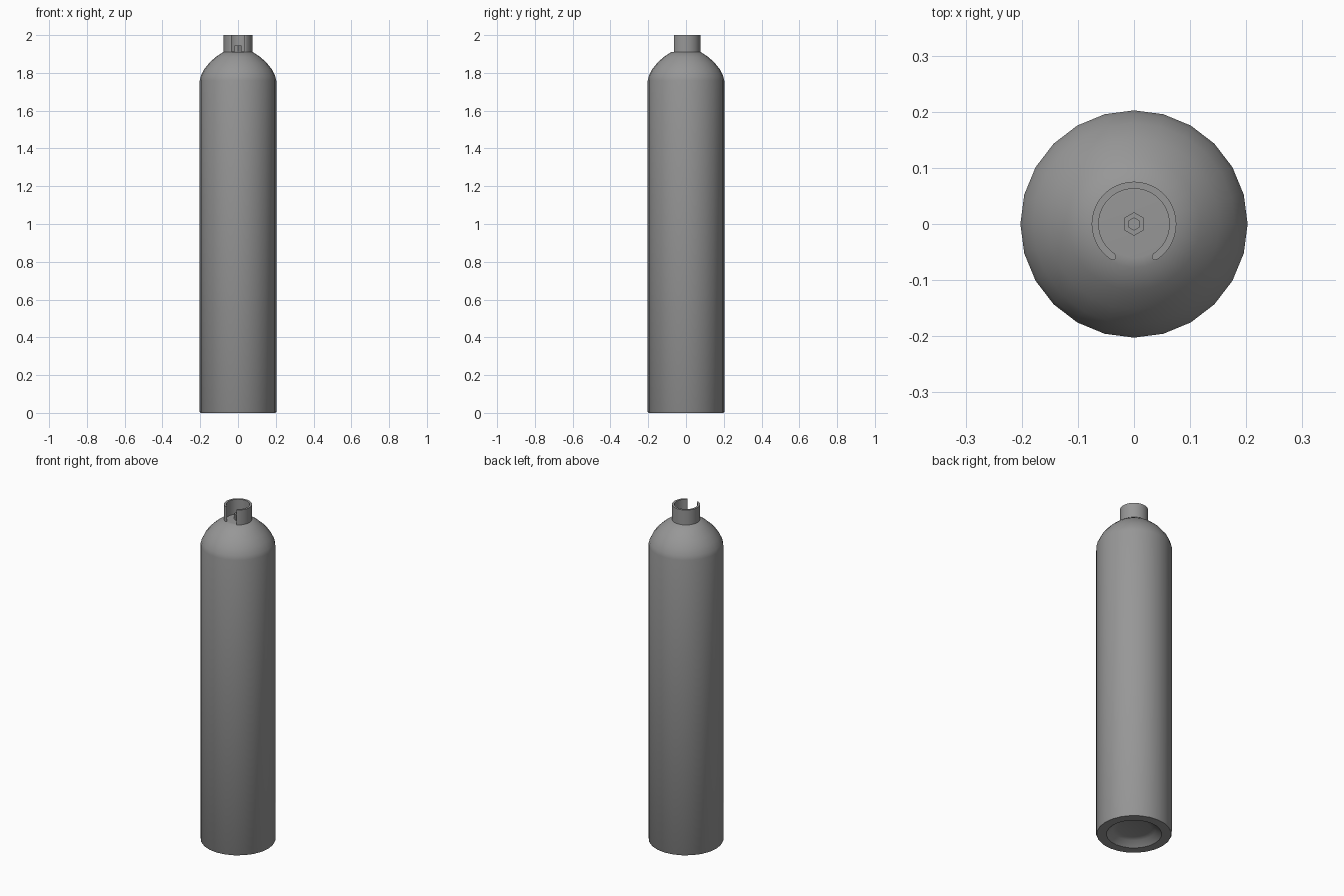
import bpy, bmesh
from math import pi, sin, cos, radians

if "Cube" in bpy.data.objects:
    bpy.data.objects.remove(bpy.data.objects["Cube"])

# Dark grey paint shared by all parts
paint = bpy.data.materials.new("dark_grey_paint")
paint.diffuse_color = (0.31, 0.31, 0.31, 1)
paint.use_nodes = True
paint.node_tree.nodes["Principled BSDF"].inputs["Base Color"].default_value = paint.diffuse_color


def finish(bm, name, angle=30):
    bmesh.ops.recalc_face_normals(bm, faces=bm.faces)
    mesh = bpy.data.meshes.new(name)
    bm.to_mesh(mesh)
    bm.free()
    mesh.materials.append(paint)
    obj = bpy.data.objects.new(name, mesh)
    bpy.context.collection.objects.link(obj)
    bpy.ops.object.select_all(action='DESELECT')
    obj.select_set(True)
    bpy.context.view_layer.objects.active = obj
    bpy.ops.object.shade_smooth_by_angle(angle=radians(angle))
    return obj


def lathe(name, profile, sides, angle=30, start=pi / 2):
    """Revolve (radius, z) points around z and cap both ends."""
    bm = bmesh.new()
    rings = [[bm.verts.new((r * cos(start + 2 * pi * i / sides),
                            r * sin(start + 2 * pi * i / sides), z))
              for i in range(sides)] for r, z in profile]
    for a, b in zip(rings, rings[1:]):
        for i in range(sides):
            j = (i + 1) % sides
            bm.faces.new((a[i], a[j], b[j], b[i]))
    bm.faces.new(rings[0])
    bm.faces.new(rings[-1])
    return finish(bm, name, angle)


def arc_collar(name, r_in, r_out, z0, z1, gap, steps):
    """Open ring with rounded ends and the opening facing -y."""
    bm = bmesh.new()
    a0, a1 = -pi / 2 + gap, 1.5 * pi - gap
    angles = [a0 + (a1 - a0) * i / steps for i in range(steps + 1)]
    outline = [(r_out * cos(a), r_out * sin(a)) for a in angles]
    mid, half = (r_in + r_out) / 2, (r_out - r_in) / 2

    def end_cap(a, sign):
        pts = []
        for k in range(1, 5):
            t = pi * k / 5
            r, d = mid + half * cos(t), sign * half * sin(t)
            pts.append((r * cos(a) - d * sin(a), r * sin(a) + d * cos(a)))
        return pts

    outline += end_cap(a1, 1)
    outline += [(r_in * cos(a), r_in * sin(a)) for a in reversed(angles)]
    outline += reversed(end_cap(a0, -1))
    face = bm.faces.new([bm.verts.new((x, y, z0)) for x, y in outline])
    top = bmesh.ops.extrude_face_region(bm, geom=[face], use_keep_orig=True)
    for v in top['geom']:
        if isinstance(v, bmesh.types.BMVert):
            v.co.z = z1
    bmesh.ops.triangulate(bm, faces=[f for f in bm.faces if len(f.verts) > 4])
    return finish(bm, name, 40)


# Tank body: dished underside, straight wall, domed shoulder, flat top
lathe("cylinder_body", [
    (0.09, 0.035), (0.115, 0.028), (0.148, 0.0), (0.199, 0.0),
    (0.2025, 0.006), (0.2025, 1.76), (0.197, 1.783), (0.18, 1.818),
    (0.152, 1.853), (0.118, 1.884), (0.078, 1.911), (0.06, 1.912)], 24, 35)

# Protective collar around the valve
arc_collar("valve_collar", 0.063, 0.0755, 1.905, 2.0, radians(33), 36)

# Hexagonal valve with a socket in its top
lathe("hex_valve", [(0.021, 1.905), (0.021, 1.945), (0.011, 1.945),
                    (0.011, 1.93)], 6)
